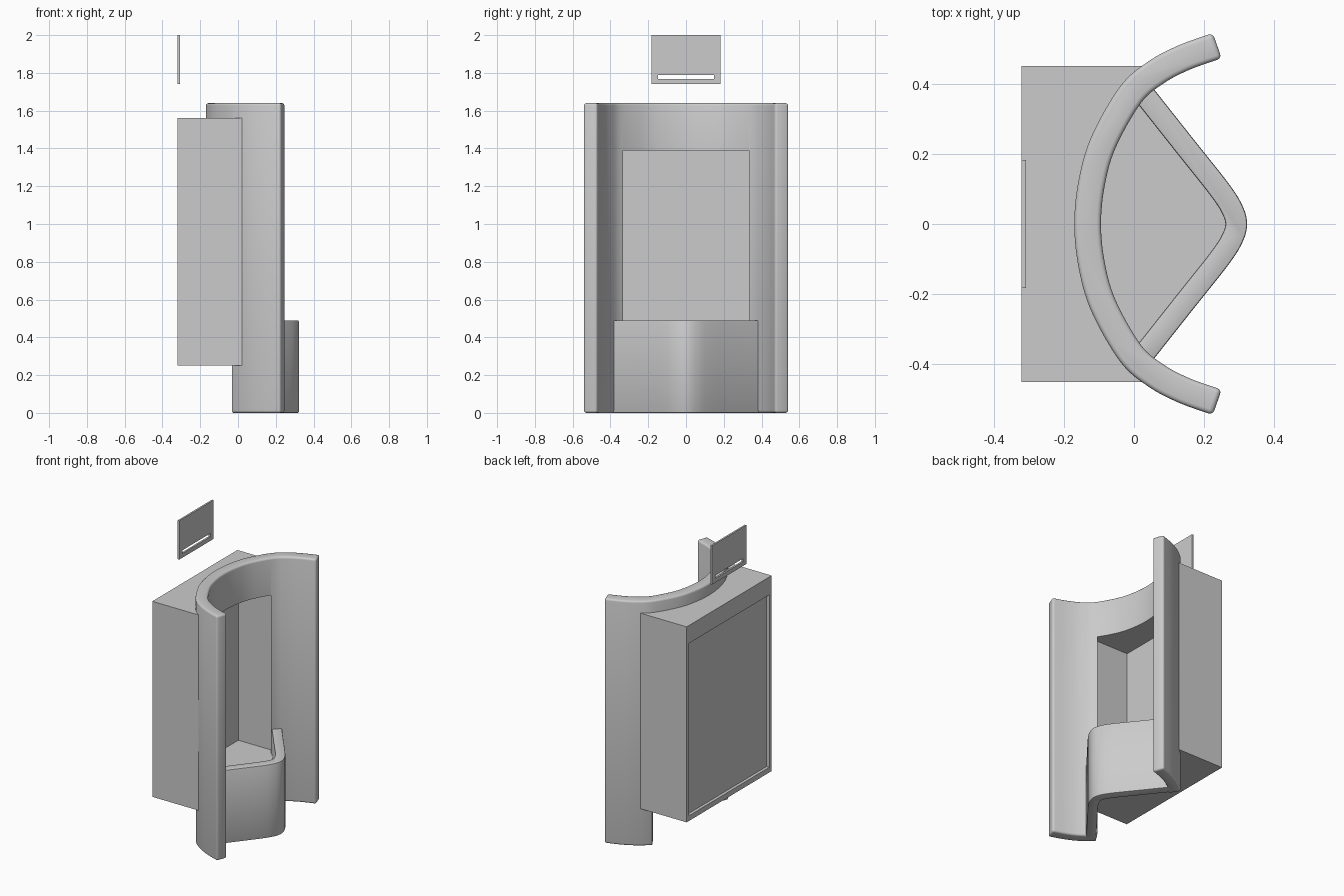
import bpy, bmesh
from mathutils import Vector

if "Cube" in bpy.data.objects:
    bpy.data.objects.remove(bpy.data.objects["Cube"])


def prism(name, outline, z0, z1):
    """Extrude a closed xy outline between two heights."""
    bm = bmesh.new()
    face = bm.faces.new([bm.verts.new((x, y, z0)) for x, y in outline])
    ext = bmesh.ops.extrude_face_region(bm, geom=[face])
    for v in ext["geom"]:
        if isinstance(v, bmesh.types.BMVert):
            v.co.z = z1
    bmesh.ops.recalc_face_normals(bm, faces=bm.faces[:])
    me = bpy.data.meshes.new(name)
    bm.to_mesh(me)
    bm.free()
    ob = bpy.data.objects.new(name, me)
    bpy.context.collection.objects.link(ob)
    return ob


def block(name, x0, x1, y0, y1, z0, z1):
    return prism(name, [(x0, y0), (x1, y0), (x1, y1), (x0, y1)], z0, z1)


def smooth_path(half, steps=8):
    """Mirror a half path (starting at y = 0) and run a Catmull-Rom curve through it."""
    pts = [Vector((x, -y)) for x, y in half[:0:-1]] + [Vector(p) for p in half]
    pts = [2 * pts[0] - pts[1]] + pts + [2 * pts[-1] - pts[-2]]
    out = []
    for i in range(1, len(pts) - 2):
        a, b, c, d = pts[i - 1:i + 3]
        for k in range(steps):
            t = k / steps
            out.append(0.5 * (2 * b + (c - a) * t + (2 * a - 5 * b + 4 * c - d) * t * t
                              + (3 * b - a - 3 * c + d) * t ** 3))
    return out + [pts[-2]]


def offset(path, dist):
    res = []
    for i, p in enumerate(path):
        t = (path[min(i + 1, len(path) - 1)] - path[max(i - 1, 0)]).normalized()
        res.append(p + Vector((-t.y, t.x)) * dist)
    return res


def ribbon(path, half):
    return offset(path, half) + offset(path, -half)[::-1]


def bevel(ob, width, segments=3):
    m = ob.modifiers.new("bevel", "BEVEL")
    m.width, m.segments, m.limit_method, m.angle_limit = width, segments, "ANGLE", 0.7


def cut(ob, cutter):
    m = ob.modifiers.new("cut", "BOOLEAN")
    m.operation, m.object, m.solver = "DIFFERENCE", cutter, "EXACT"
    cutter.hide_render = True


def finish(ob, cutters=()):
    """Apply modifiers, drop the cutters and smooth the curved faces."""
    bpy.context.view_layer.update()
    dg = bpy.context.evaluated_depsgraph_get()
    me = bpy.data.meshes.new_from_object(ob.evaluated_get(dg))
    ob.modifiers.clear()
    ob.data = me
    for c in cutters:
        bpy.data.objects.remove(c)
    bpy.ops.object.select_all(action="DESELECT")
    ob.select_set(True)
    bpy.context.view_layer.objects.active = ob
    bpy.ops.object.shade_smooth_by_angle(angle=0.6)


# Curved shell with a window that runs open to the bottom behind the pocket
shell_path = smooth_path([(-.132, 0), (-.12, .12), (-.086, .235), (-.01, .368),
                          (.06, .43), (.14, .473), (.237, .508)])
shell = prism("curved_shell", ribbon(shell_path, .038), 0, 1.64)
bevel(shell, .016)
window = prism("window_cutter", [(.03, -.3025), (.03, .3025), (-.06, .449),
                                 (-.3, .449), (-.3, -.449), (-.06, -.449)], -.1, 1.39)
cut(shell, window)
finish(shell, [window])

# Rear housing: hollow box whose front follows the shell
front = [p for p in shell_path if abs(p.y) < .43]
housing = prism("rear_housing", [(-.32, .45), (-.32, -.45), (.035, -.45)]
                + [tuple(p) for p in front] + [(.035, .45)], .25, 1.56)
cavity = block("cavity_cutter", -.26, .3, -.375, .375, .33, 1.39)
recess = block("recess_cutter", -.4, -.30, -.425, .425, .285, 1.44)
cut(housing, cavity)
cut(housing, recess)
finish(housing, [cavity, recess])

# V-shaped front pocket wall
pocket_path = smooth_path([(.291, 0), (.278, .045), (.24, .103), (.14, .229), (.015, .387)])
pocket = prism("pocket_wall", ribbon(pocket_path, .031), 0, .49)
bevel(pocket, .006, 2)
finish(pocket)

# Pocket floor, level with the housing floor
inner = [tuple(p) for p in pocket_path]
back = [tuple(p) for p in shell_path if abs(p.y) < .36]
floor = prism("pocket_floor", inner + back[::-1], .25, .33)
finish(floor)

# Thin slotted hanging plate above the housing
plate = block("hanging_plate", -.32, -.308, -.182, .182, 1.74, 2.0)
slot = block("slot_cutter", -.4, -.2, -.147, .147, 1.768, 1.79)
cut(plate, slot)
finish(plate, [slot])
